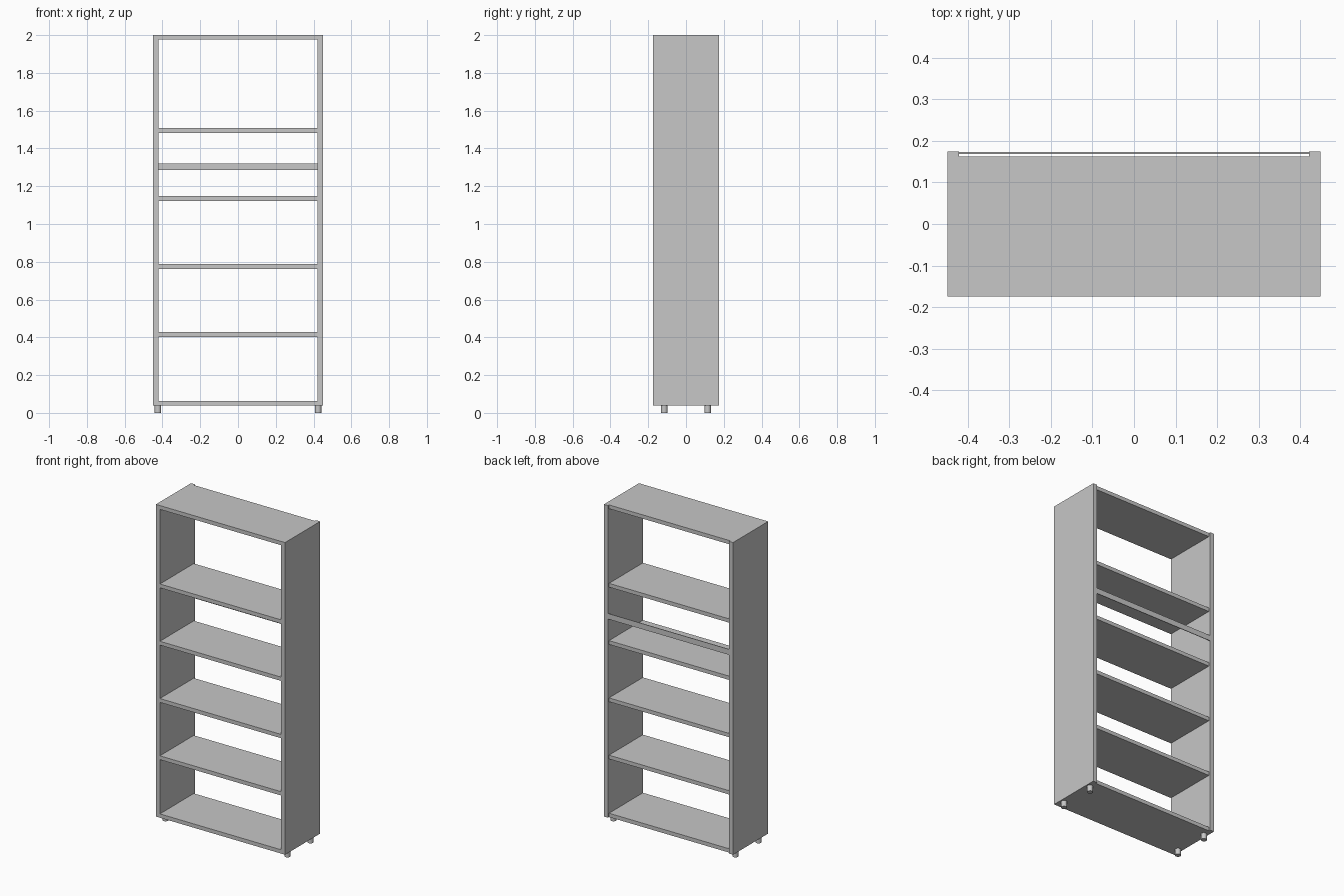
import bpy

if "Cube" in bpy.data.objects:
    bpy.data.objects.remove(bpy.data.objects["Cube"])

grey = bpy.data.materials.new("light grey")
grey.diffuse_color = (0.57, 0.57, 0.57, 1)
grey.use_nodes = True
grey.node_tree.nodes["Principled BSDF"].inputs["Base Color"].default_value = grey.diffuse_color

BASE, TOP = 0.038, 2.0      # carcass bottom and top
OUT, INN = 0.449, 0.421     # outer and inner faces of the side panels
DEPTH = 0.174               # half depth
BOARD = 0.024               # shelf thickness


def box(name, x0, x1, y0, y1, z0, z1):
    bpy.ops.mesh.primitive_cube_add(
        size=1, location=((x0 + x1) / 2, (y0 + y1) / 2, (z0 + z1) / 2))
    ob = bpy.context.object
    ob.name = name
    ob.scale = (x1 - x0, y1 - y0, z1 - z0)
    bpy.ops.object.transform_apply(location=False, rotation=False, scale=True)
    ob.data.materials.append(grey)
    return ob


# Side panels
box("left_side_panel", -OUT, -INN, -DEPTH, DEPTH, BASE, TOP)
box("right_side_panel", INN, OUT, -DEPTH, DEPTH, BASE, TOP)

# Bottom board, shelves and top board, set in slightly from the back
names = ("bottom_board", "shelf_1", "shelf_2", "shelf_3", "shelf_4", "top_board")
levels = (BASE, 0.403, 0.763, 1.123, 1.483, TOP - BOARD)
for name, z in zip(names, levels):
    box(name, -INN, INN, -DEPTH, 0.163, z, z + BOARD)

# Thin stiffening rail across the back
box("back_rail", -INN, INN, 0.169, 0.173, 1.286, 1.321)

# Round feet
for sx, side in ((-1, "left"), (1, "right")):
    for sy, end in ((-1, "front"), (1, "back")):
        bpy.ops.mesh.primitive_cylinder_add(
            vertices=32, radius=0.017, depth=BASE,
            location=(sx * 0.424, sy * 0.115, BASE / 2))
        foot = bpy.context.object
        foot.name = f"{end}_{side}_foot"
        foot.data.materials.append(grey)
        bpy.ops.object.shade_smooth_by_angle()
